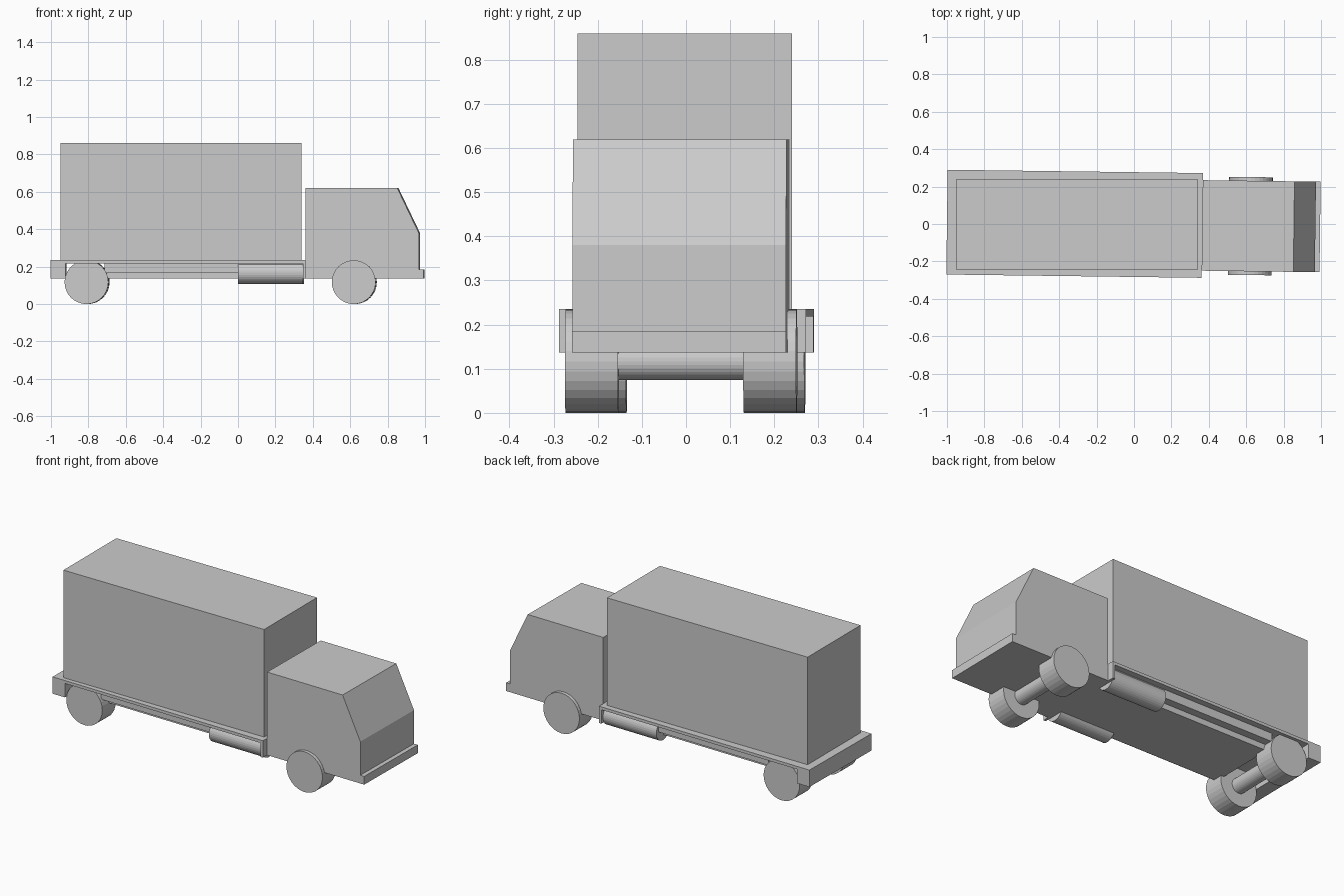
import bpy, bmesh, math
from mathutils import Matrix, Vector

cube = bpy.data.objects.get("Cube")
if cube:
    bpy.data.objects.remove(cube, do_unlink=True)

grey = bpy.data.materials.new("plain_grey")
grey.use_nodes = True
colour = (0.6, 0.6, 0.6, 1)
grey.diffuse_color = colour
grey.node_tree.nodes["Principled BSDF"].inputs["Base Color"].default_value = colour

# The cab and chassis sit at a slight yaw under the straight cargo box
YAW = Matrix.Translation((0, -0.003, 0)) @ Matrix.Rotation(-0.0129, 4, 'Z')


def finish(name, bm, yaw=True):
    bmesh.ops.recalc_face_normals(bm, faces=bm.faces)
    mesh = bpy.data.meshes.new(name)
    bm.to_mesh(mesh)
    bm.free()
    mesh.materials.append(grey)
    obj = bpy.data.objects.new(name, mesh)
    bpy.context.collection.objects.link(obj)
    if yaw:
        obj.matrix_world = YAW
    return obj


def box(name, x, y, z, yaw=True):
    bm = bmesh.new()
    size = [b - a for a, b in (x, y, z)]
    centre = Vector([(a + b) / 2 for a, b in (x, y, z)])
    bmesh.ops.create_cube(bm, size=1, matrix=Matrix.Translation(centre) @ Matrix.Diagonal((*size, 1)))
    return finish(name, bm, yaw)


def cylinder(name, centre, radius, length, axis, sides=32):
    bm = bmesh.new()
    turn = Matrix.Rotation(math.pi / 2, 4, 'Y' if axis == 'X' else 'X')
    bmesh.ops.create_cone(bm, cap_ends=True, segments=sides, radius1=radius, radius2=radius,
                          depth=length, matrix=Matrix.Translation(centre) @ turn)
    return finish(name, bm)


def sym(half):
    return (-half, half)


# Cargo box
box("cargo_box", (-0.95, 0.34), (-0.246, 0.24), (0.235, 0.86), yaw=False)

# Bed: thin deck, end blocks and stepped chassis beneath
box("deck", (-1.0, 0.365), sym(0.28), (0.218, 0.235))
box("rear_block", (-1.0, -0.92), sym(0.28), (0.137, 0.218))
box("front_block", (0.35, 0.365), sym(0.28), (0.137, 0.218))
box("upper_chassis", (-0.71, 0.35), sym(0.245), (0.17, 0.218))
box("lower_chassis", (-0.71, 0.365), sym(0.2), (0.137, 0.17))

# Cab: side profile extruded across the width
profile = [(0.365, 0.137), (0.97, 0.137), (0.97, 0.38), (0.855, 0.62), (0.365, 0.62)]
bm = bmesh.new()
face = bm.faces.new([bm.verts.new((x, -0.242, z)) for x, z in profile])
side = bmesh.ops.extrude_face_region(bm, geom=[face])
bmesh.ops.translate(bm, verts=[v for v in side["geom"] if isinstance(v, bmesh.types.BMVert)],
                    vec=(0, 0.484, 0))
finish("cab", bm)
box("bumper", (0.97, 0.995), sym(0.242), (0.137, 0.185))

# Wheels, axles and side tanks
for end, x in (("front", 0.622), ("rear", -0.807)):
    cylinder(end + "_axle", (x, 0, 0.117), 0.043, 0.4, 'Y')
    for label, s in (("left", 1), ("right", -1)):
        cylinder(f"{end}_{label}_wheel", (x, s * 0.202, 0.117), 0.117, 0.12, 'Y')
for label, s in (("left", 1), ("right", -1)):
    cylinder(label + "_tank", (0.177, s * 0.205, 0.168), 0.06, 0.346, 'X')
